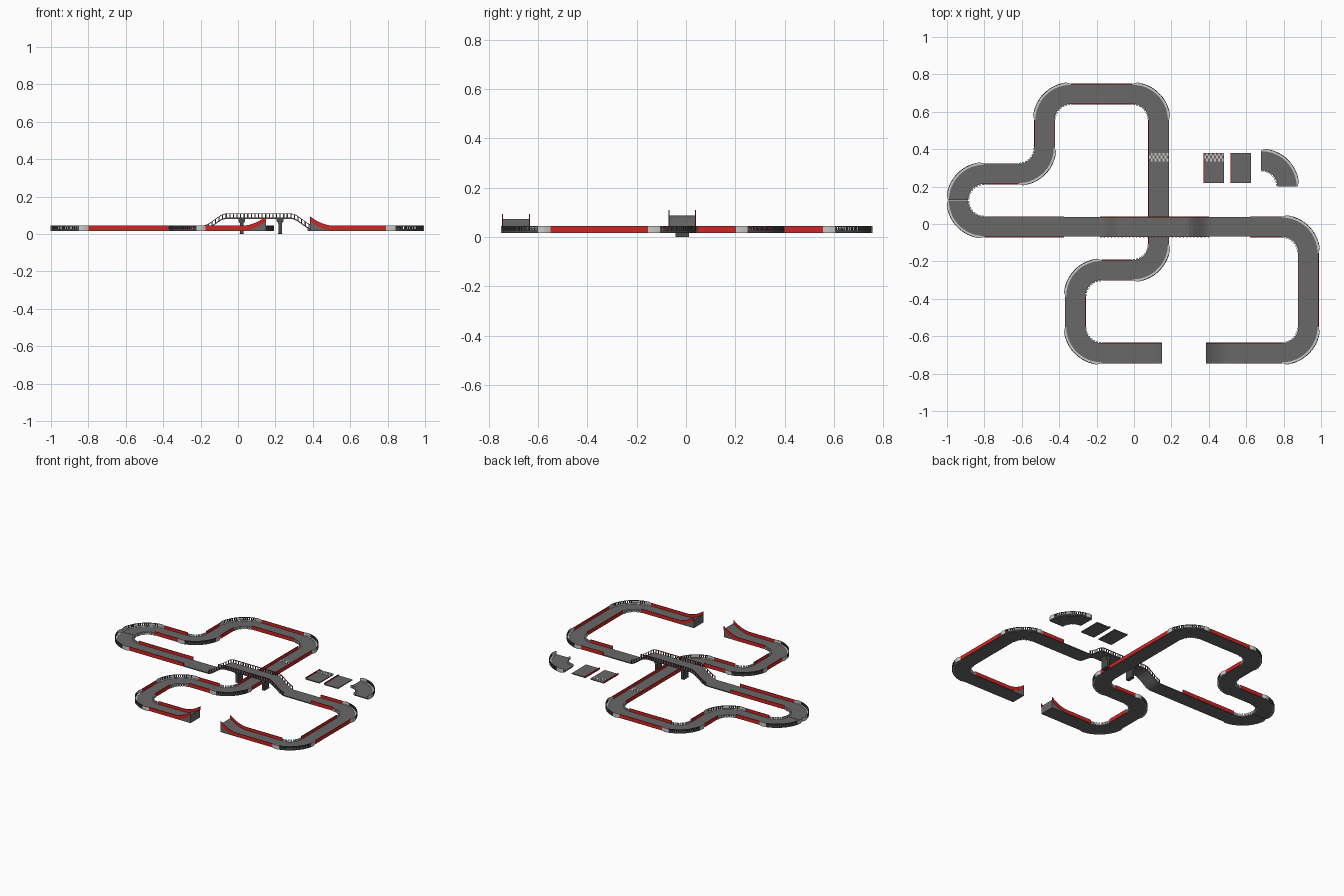
import bpy, bmesh, math
from mathutils import Vector

if "Cube" in bpy.data.objects:
    bpy.data.objects.remove(bpy.data.objects["Cube"])


def material(name, rgb):
    m = bpy.data.materials.new(name)
    m.use_nodes = True
    m.diffuse_color = (*rgb, 1)
    m.node_tree.nodes["Principled BSDF"].inputs["Base Color"].default_value = (*rgb, 1)
    return m


ASPHALT = material("asphalt grey", (0.14, 0.14, 0.14))
DARK = material("dark grey", (0.07, 0.07, 0.07))
LIGHT = material("light grey", (0.58, 0.58, 0.57))
RED = material("barrier red", (0.62, 0.02, 0.018))

HALF, R = 0.053, 0.14            # half track width, corner radius
BASE, DECK, TOP = 0.016, 0.023, 0.044
STRIP_Y, MAIN_Y = -0.69, -0.015


def smooth(t):
    t = min(1, max(0, t))
    return t * t * (3 - 2 * t)


def rise(p):
    """Extra height of the road on the bridge and at the jump."""
    if abs(p.y - MAIN_Y) < 0.001:
        return 0.065 * smooth((p.x + 0.19) / 0.13) * smooth((0.41 - p.x) / 0.13)
    if abs(p.y - STRIP_Y) < 0.001:
        t = (p.x - 0.02) / 0.13 if p.x < 0.27 else (0.515 - p.x) / 0.13
        return 0.05 * min(1, max(0, t)) ** 2
    return 0


def line(a, b):
    a, b = Vector(a), Vector(b)
    d = (b - a).normalized()
    return lambda t: (a.lerp(b, t), Vector((-d.y, d.x)))


def arc(centre, start, turn):
    """Quarter turn; turn is +1 to the left and -1 to the right."""
    def f(t):
        ang = start + turn * t * math.pi / 2
        out = Vector((math.cos(ang), math.sin(ang)))
        return Vector(centre) + out * R, out * -turn
    return f


def sweep(bm, f, t0, t1, n, o0, o1, z0, z1, grounded=False):
    """Sweep a box section; an offset may be a number or a function of t."""
    rings = []
    for i in range(n + 1):
        t = t0 + (t1 - t0) * i / n
        p, side = f(t)
        h = rise(p)
        a, b = (o(t) if callable(o) else o for o in (o0, o1))
        low = z0 if grounded else z0 + h
        ring = []
        for o, z in ((a, low), (b, low), (b, z1 + h), (a, z1 + h)):
            q = p + side * o
            ring.append(bm.verts.new((q.x, q.y, z)))
        rings.append(ring)
    for r, s in zip(rings, rings[1:]):
        for k in range(4):
            j = (k + 1) % 4
            bm.faces.new((r[k], r[j], s[j], s[k]))
    bm.faces.new(rings[0])
    bm.faces.new(rings[-1][::-1])


def finish(name, bm, mat):
    bmesh.ops.recalc_face_normals(bm, faces=bm.faces)
    me = bpy.data.meshes.new(name)
    bm.to_mesh(me)
    bm.free()
    me.materials.append(mat)
    ob = bpy.data.objects.new(name, me)
    bpy.context.collection.objects.link(ob)
    return ob


road, walls, fence = bmesh.new(), bmesh.new(), bmesh.new()
guard, kerb, checks = bmesh.new(), bmesh.new(), bmesh.new()
rails = bmesh.new()


def side_walls(f, t0, t1, n=1, sides=(-1, 1), top=TOP):
    for s in sides:
        sweep(walls, f, t0, t1, n, s * (HALF - 0.001), s * (HALF + 0.003), BASE + 0.002, top)


def corner(f, turn):
    """Road bend with an outer guard fence and inner kerb."""
    sweep(road, f, 0, 1, 16, -HALF, HALF, BASE, DECK)
    out = -turn

    def off(extra):
        return lambda t: out * (HALF + extra + 0.009 * min(1, 4 * math.sin(math.pi * t)))
    # light apron outside the bend
    sweep(kerb, f, 0, 1, 24, out * (HALF - 0.004), off(0), BASE + 0.002, DECK + 0.002)
    # solid guard panels at both ends
    for a, b in ((0, 0.16), (0.84, 1)):
        sweep(guard, f, a, b, 6, off(-0.002), off(0.001), BASE, TOP)
    # fence rails and posts
    for z0, z1 in ((BASE, DECK + 0.003), (TOP - 0.004, TOP)):
        sweep(fence, f, 0.16, 0.84, 16, off(-0.002), off(0.001), z0, z1)
    for i in range(18):
        t = 0.17 + 0.66 * i / 17
        sweep(fence, f, t - 0.011, t + 0.011, 1, off(-0.003), off(0.001), BASE, TOP)
    # inner kerb blocks
    for i in range(8):
        t = (i + 0.5) / 8
        sweep(kerb, f, t - 0.04, t + 0.04, 2, turn * (HALF - 0.003), turn * (HALF + 0.006),
              BASE, DECK + 0.012)


def checkers(f, t0, t1):
    rows, cols = 3, 10
    for r in range(rows):
        for c in range(cols):
            if (r + c) % 2 == 0:
                a = t0 + (t1 - t0) * r / rows
                b = t0 + (t1 - t0) * (r + 1) / rows
                w = 2 * HALF / cols
                sweep(checks, f, a, b, 1, -HALF + c * w, -HALF + (c + 1) * w, DECK, DECK + 0.0015)


# circuit corner points, joined by straights and quarter turns
route = [(0.15, STRIP_Y), (-0.313, STRIP_Y), (-0.313, -0.247), (0.132, -0.247),
         (0.132, 0.695), (-0.478, 0.695), (-0.478, 0.268), (-0.94, 0.268),
         (-0.94, MAIN_Y), (0.932, MAIN_Y), (0.932, STRIP_Y), (0.385, STRIP_Y)]
route = [Vector(p) for p in route]
last = len(route) - 1
for i in range(last):
    a, b = route[i], route[i + 1]
    d = (b - a).normalized()
    start = a if i == 0 else a + d * R
    end = b if i == last - 1 else b - d * R
    length = (end - start).length
    f = line(start, end)
    is_strip = abs(a.y - STRIP_Y) < 0.001 and abs(b.y - STRIP_Y) < 0.001
    is_main = abs(a.y - MAIN_Y) < 0.001 and abs(b.y - MAIN_Y) < 0.001
    n = 80 if is_main else 24 if is_strip else 1
    if length > 0.01:
        sweep(road, f, 0, 1, n, -HALF, HALF, BASE, DECK, grounded=is_strip)
        if is_main:
            def at(x):
                return (x - start.x) / length
            side_walls(f, 0, at(-0.375))
            side_walls(f, at(0.62), 1)
            # bridge fence with posts and rails
            for s in (-1, 1):
                sweep(rails, f, at(-0.18), at(0.40), 40, s * (HALF - 0.002), s * (HALF + 0.002),
                      TOP - 0.003, TOP + 0.001)
                for k in range(31):
                    x = -0.178 + 0.576 * k / 30
                    sweep(fence, f, at(x - 0.003), at(x + 0.003), 1, s * (HALF - 0.001),
                          s * (HALF + 0.003), DECK - 0.003, TOP)
        else:
            side_walls(f, 0, 1, n)
        if i == 3:
            checkers(f, (0.335 - start.y) / length, (0.38 - start.y) / length)
    if i < last - 1:
        e = (route[i + 2] - b).normalized()
        turn = 1 if d.x * e.y - d.y * e.x > 0 else -1
        centre = end + e * R
        corner(arc(centre, math.atan2(-e.y, -e.x), turn), turn)

# loose spare pieces beside the circuit
for x in (0.428, 0.573):
    f = line((x, 0.22), (x, 0.38))
    sweep(road, f, 0, 1, 1, -HALF, HALF, BASE, DECK)
    side_walls(f, 0, 1, sides=(1,), top=DECK + 0.007)
    if x < 0.5:
        checkers(f, 0.72, 1)
corner(arc((0.68, 0.2), math.pi / 2, -1), -1)

finish("track_road", road, ASPHALT)
finish("side_walls", walls, RED)
finish("bridge_rails", rails, RED)
finish("fence", fence, DARK)
finish("guard_panels", guard, LIGHT)
finish("corner_kerbs", kerb, LIGHT)
finish("start_line_checks", checks, LIGHT)

# bridge supports: foot, post and flared head
for name, x in (("left", 0.225), ("right", 0.02)):
    bm = bmesh.new()
    f = line((x, MAIN_Y - 0.028), (x, MAIN_Y + 0.028))
    profile = [(0.013, 0), (0.009, 0.006), (0.009, 0.055), (0.018, 0.068), (0.018, 0.083)]
    ends = []
    for t in (0, 1):
        p = f(t)[0]
        pts = [(w, z) for w, z in profile] + [(-w, z) for w, z in reversed(profile)]
        ends.append([bm.verts.new((p.x + w, p.y, z)) for w, z in pts])
    count = len(ends[0])
    for k in range(count):
        j = (k + 1) % count
        bm.faces.new((ends[0][k], ends[0][j], ends[1][j], ends[1][k]))
    bm.faces.new(ends[0])
    bm.faces.new(ends[1])
    finish(name + "_bridge_support", bm, DARK)
